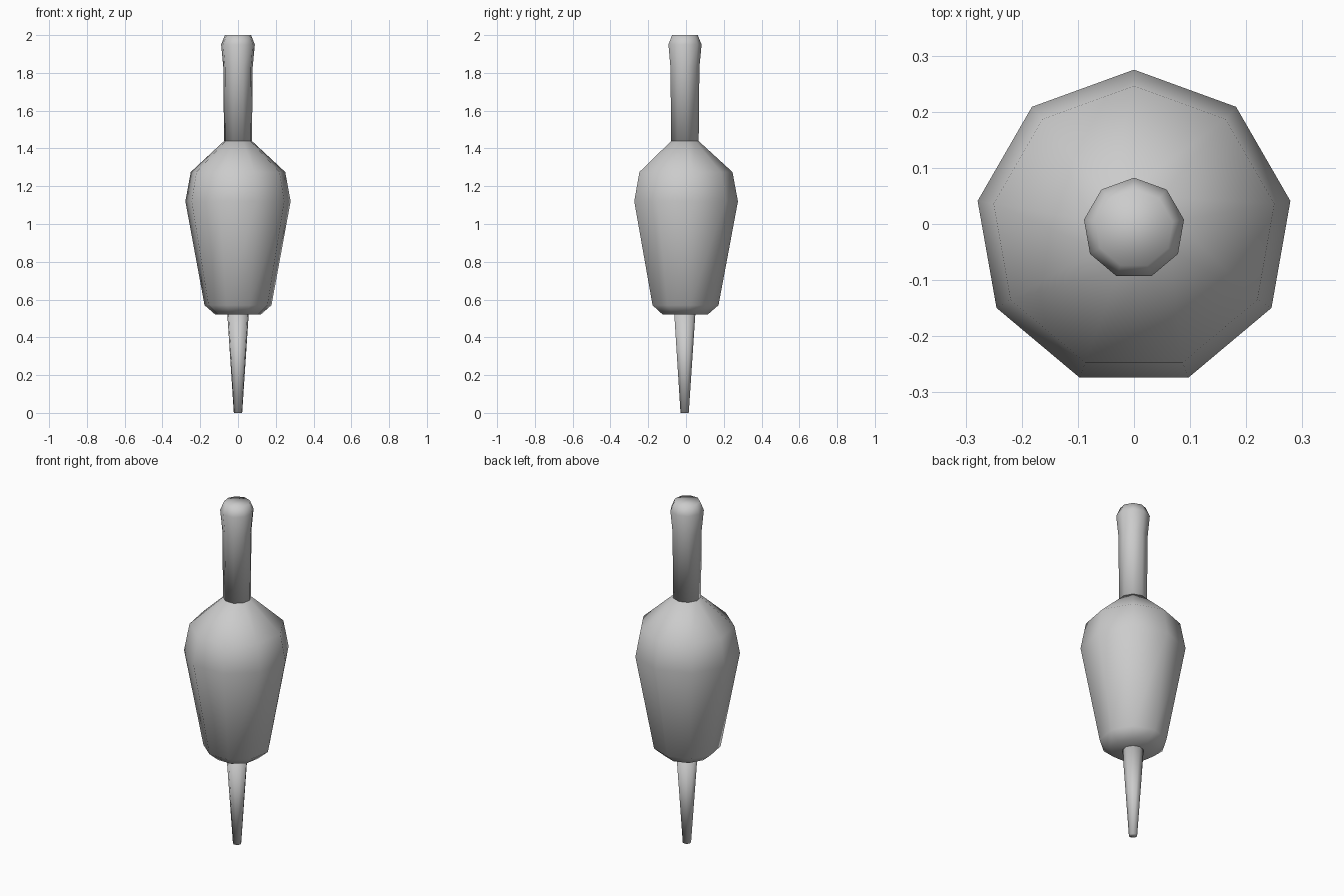
import bpy
import bmesh
from math import cos, sin, pi

SIDES = 9
CENTRE_Y = -0.008

cube = bpy.data.objects.get("Cube")
if cube:
    bpy.data.objects.remove(cube, do_unlink=True)

# Plain grey for the whole tool
grey = bpy.data.materials.new("plain_grey")
grey.use_nodes = True
colour = (0.6, 0.6, 0.6, 1)
grey.diffuse_color = colour
grey.node_tree.nodes["Principled BSDF"].inputs["Base Color"].default_value = colour


def lathe(name, profile):
    """Turn (radius, height) points into a smooth nine-sided capped part."""
    bm = bmesh.new()
    rings = []
    for radius, z in profile:
        angles = [pi / 2 + 2 * pi * i / SIDES for i in range(SIDES)]
        rings.append([bm.verts.new((radius * cos(a), CENTRE_Y + radius * sin(a), z))
                      for a in angles])
    for low, high in zip(rings, rings[1:]):
        for i in range(SIDES):
            j = (i + 1) % SIDES
            bm.faces.new((low[i], low[j], high[j], high[i]))
    bm.faces.new(rings[0][::-1])
    bm.faces.new(rings[-1])
    for face in bm.faces:
        face.smooth = True
    mesh = bpy.data.meshes.new(name)
    bm.to_mesh(mesh)
    bm.free()
    mesh.materials.append(grey)
    obj = bpy.data.objects.new(name, mesh)
    bpy.context.collection.objects.link(obj)
    return obj


# Tapered tip
lathe("spike", [(0.0225, 0), (0.058, 0.53)])

# Bulbous weight
lathe("body", [(0.122, 0.52), (0.18, 0.57), (0.283, 1.12), (0.254, 1.275), (0.074, 1.44)])

# Slim grip with a flared, bevelled end
lathe("handle", [(0.075, 1.43), (0.079, 1.83), (0.0905, 1.95), (0.07, 2)])
